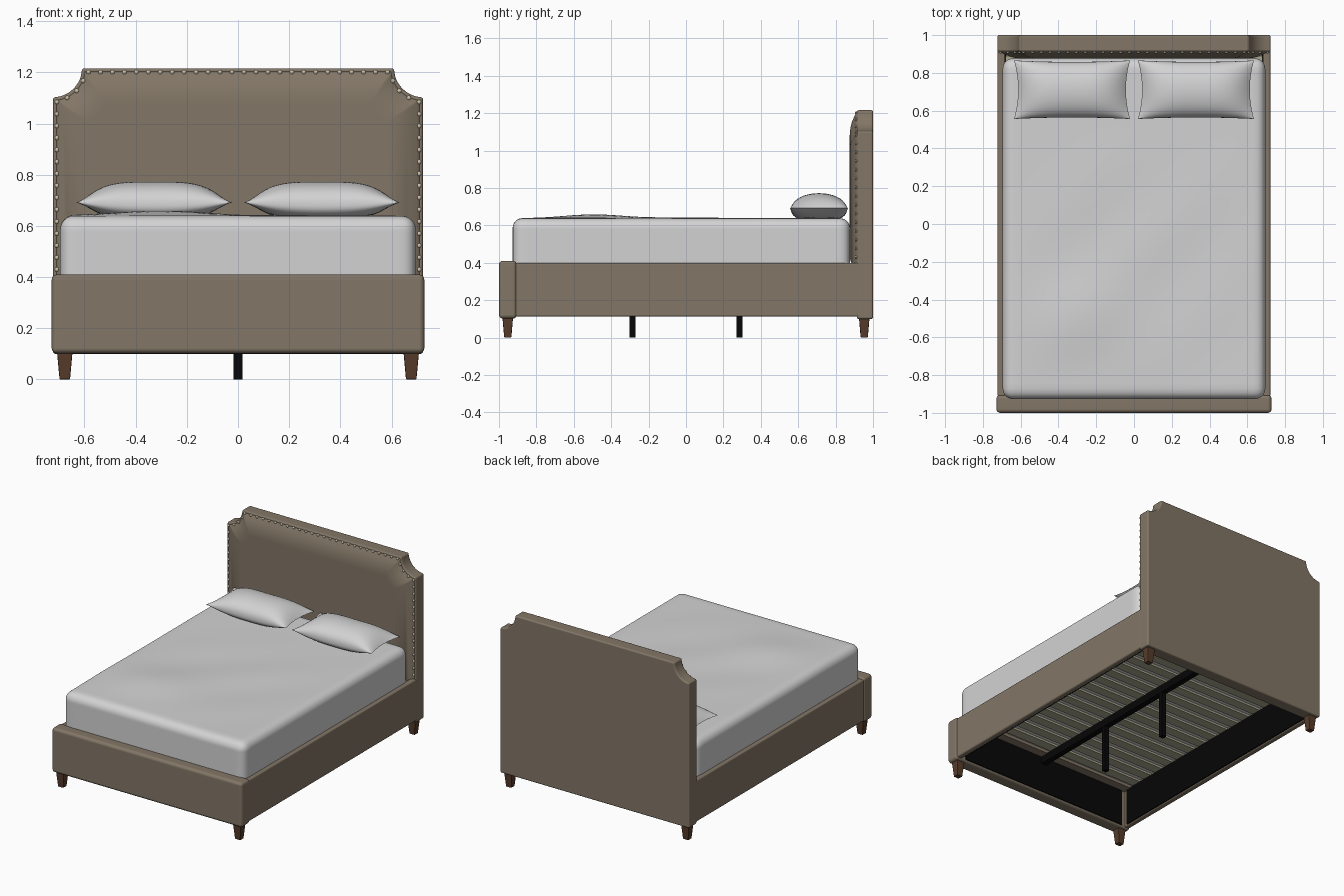
import bpy, bmesh, math
from mathutils import Matrix, Vector

if "Cube" in bpy.data.objects:
    bpy.data.objects.remove(bpy.data.objects["Cube"])


def mat(name, rgb):
    m = bpy.data.materials.new(name)
    m.diffuse_color = (*rgb, 1)
    m.use_nodes = True
    m.node_tree.nodes["Principled BSDF"].inputs["Base Color"].default_value = m.diffuse_color
    return m


FABRIC = mat("taupe_fabric", (0.225, 0.182, 0.133))
LINEN = mat("white_linen", (0.65, 0.65, 0.65))
WOOD = mat("dark_wood", (0.095, 0.045, 0.024))
BLACK = mat("black_metal", (0.002, 0.002, 0.002))
SLAT = mat("slat_olive", (0.40, 0.39, 0.27))
NAIL = mat("nailhead_brass", (0.58, 0.52, 0.39))


def finish(bm, name, material, angle=40, flat=False):
    bmesh.ops.recalc_face_normals(bm, faces=bm.faces[:])
    me = bpy.data.meshes.new(name)
    bm.to_mesh(me)
    bm.free()
    me.materials.append(material)
    ob = bpy.data.objects.new(name, me)
    bpy.context.collection.objects.link(ob)
    bpy.ops.object.select_all(action='DESELECT')
    ob.select_set(True)
    bpy.context.view_layer.objects.active = ob
    bpy.ops.object.shade_smooth_by_angle(angle=math.radians(angle))
    if flat:
        ob.modifiers.new("flat_faces", 'WEIGHTED_NORMAL').keep_sharp = True
    return ob


def bevel_sharp(bm, r, seg=4):
    bmesh.ops.recalc_face_normals(bm, faces=bm.faces[:])
    sharp = [e for e in bm.edges if e.calc_face_angle(0) > math.radians(35)]
    bmesh.ops.bevel(bm, geom=sharp, offset=r, segments=seg, profile=0.5,
                    affect='EDGES', clamp_overlap=True)


def add_box(bm, x, y, z):
    m = Matrix.Translation((sum(x) / 2, sum(y) / 2, sum(z) / 2)) @ \
        Matrix.Diagonal((x[1] - x[0], y[1] - y[0], z[1] - z[0], 1))
    return bmesh.ops.create_cube(bm, size=1, matrix=m)["verts"]


def box(name, x, y, z, material, r=0):
    bm = bmesh.new()
    add_box(bm, x, y, z)
    if r:
        bevel_sharp(bm, r)
    return finish(bm, name, material, flat=True)


def outline(d, bottom):
    """Headboard outline inset by d: scooped upper corners, open at the bottom."""
    W, T, R = 0.723, 1.216, 0.113 + d
    a0 = math.asin(d / R)
    half = [(W - d, bottom)]
    for i in range(13):
        a = a0 + (math.pi / 2 - 2 * a0) * i / 12
        half.append((W - R * math.sin(a), T - R * math.cos(a)))
    return half + [(-x, z) for x, z in reversed(half)]


def loft(bm, rings):
    loops = [[bm.verts.new((x, y, z)) for x, z in pts] for pts, y in rings]
    n = len(loops[0])
    for a, b in zip(loops, loops[1:]):
        for i in range(n):
            bm.faces.new((a[i], a[(i + 1) % n], b[(i + 1) % n], b[i]))
    bm.faces.new(loops[0])
    bm.faces.new(loops[-1])


# headboard slab
bm = bmesh.new()
loft(bm, [(outline(0, 0.10), 1.0), (outline(0, 0.10), 0.913)])
bevel_sharp(bm, 0.01)
finish(bm, "headboard", FABRIC, flat=True)

# padded front panel of the headboard
bm = bmesh.new()
steps = [(.010, .918), (.014, .911), (.024, .905), (.04, .897), (.06, .888),
         (.085, .881), (.11, .877), (.14, .875)]
loft(bm, [(outline(d, 0.355 + d * .6), y) for d, y in steps])
finish(bm, "headboard_padding", FABRIC, flat=True)

# row of nailheads along the headboard border
path = [Vector((x, 0.909, z)) for x, z in outline(0.015, 0.43)]
total = sum((b - a).length for a, b in zip(path, path[1:]))
count = 62
bm = bmesh.new()
for k in range(count):
    s = total * k / (count - 1)
    for a, b in zip(path, path[1:]):
        seg = (b - a).length
        if s <= seg + 1e-6:
            break
        s -= seg
    p = a.lerp(b, min(1, s / seg))
    bmesh.ops.create_uvsphere(bm, u_segments=10, v_segments=6, radius=0.009,
                              matrix=Matrix.Translation(p) @ Matrix.Diagonal((1, 0.7, 1, 1)))
finish(bm, "nailheads", NAIL)

# footboard and side rails, with black inner linings
box("footboard", (-.728, .728), (-1, -.905), (.102, .41), FABRIC, .02)
box("footboard_lining", (-.655, .655), (-.907, -.9), (.115, .375), BLACK)
for side, s in (("left", -1), ("right", 1)):
    box(side + "_rail", sorted((s * .682, s * .722)), (-.915, .925), (.112, .40), FABRIC, .01)
    box(side + "_rail_lining", sorted((s * .675, s * .684)), (-.88, .905), (.118, .375), BLACK)

# slats, end cleat, centre beam and its legs
bm = bmesh.new()
for i in range(16):
    y = -0.78 + i * 0.109
    add_box(bm, (-.68, .68), (y - .034, y + .034), (.374, .388))
finish(bm, "slats", SLAT)
box("foot_cleat", (-.68, .68), (-.905, -.84), (.368, .39), FABRIC)
box("centre_beam", (-.02, .02), (-.90, .915), (.32, .372), BLACK)
for name, y in (("front_centre_leg", -.285), ("rear_centre_leg", .285)):
    box(name, (-.017, .017), (y - .016, y + .016), (0, .33), BLACK)

# tapered corner legs
for end, y in (("front", -.953), ("rear", .953)):
    for side, x in (("left", -.677), ("right", .677)):
        bm = bmesh.new()
        for v in add_box(bm, (-.031, .031), (-.029, .029), (0, .115)):
            if v.co.z < .05:
                v.co.x *= .66
                v.co.y *= .66
            v.co += Vector((x, y, 0))
        bevel_sharp(bm, .004, 2)
        finish(bm, f"{end}_{side}_leg", WOOD, flat=True)

# mattress: box rounded at the top and corners, with a softly rumpled top
bm = bmesh.new()
bmesh.ops.create_cube(bm, size=2)
bmesh.ops.subdivide_edges(bm, edges=bm.edges[:], cuts=35, use_grid_fill=True)
H, r = Vector((.695, .902, .125)), .055
for v in bm.verts:
    p = Vector([math.sin(c * math.pi / 2) * h for c, h in zip(v.co, H)])
    q = Vector([max(-(h - r), min(h - r, c)) for c, h in zip(p, H)])
    if p.z < 0:
        q.z = p.z
    if (p - q).length > r:
        p = q + (p - q).normalized() * r
    x, y = p.x, p.y - .025
    if p.z > .07:
        fade = max(0, 1 - (x / .69) ** 2) * max(0, 1 - (y / .92) ** 2)
        p.z += .018 * math.exp(-(x + .3) ** 2 / .09 - (y + .5) ** 2 / .05)
        p.z += .004 * fade * math.sin(9 * (x - y)) * (1 if y < 0 else max(0, 1 - 2 * y))
    v.co = (x, y, p.z + .514)
finish(bm, "mattress", LINEN, 60)

# pillows: two puffed sheets joined along a pinched seam
for name, cx in (("left_pillow", -.328), ("right_pillow", .328)):
    bm = bmesh.new()
    for up in (1, -1):
        sheet = bmesh.ops.create_grid(bm, x_segments=32, y_segments=24, size=1)["verts"]
        for v in sheet:
            u, w = (math.sin(c * math.pi / 2) for c in v.co.xy)
            puff = max(0, 1 - abs(u) ** 3.5) * max(0, 1 - w * w) ** .42
            h = .094 * puff if up > 0 else -.042 * min(1, 1.4 * puff)
            seam = .692 - .014 * (1 - u * u)
            v.co = (cx + u * (.285 + .022 * w * w), .711 + w * (.147 + .008 * u * u), seam + h)
    bmesh.ops.remove_doubles(bm, verts=bm.verts[:], dist=1e-5)
    finish(bm, name, LINEN, 60)
